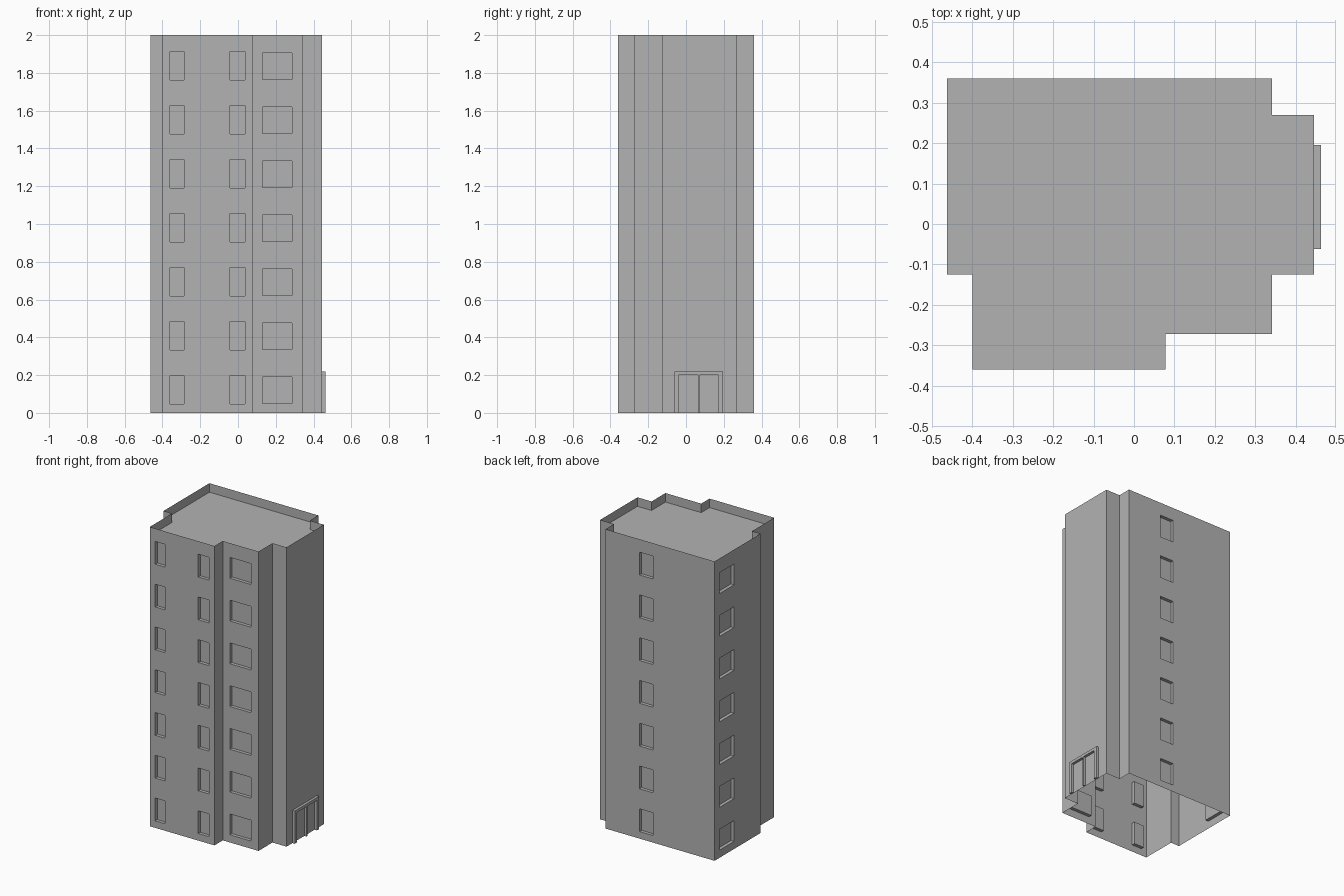
import bpy
import bmesh
from mathutils import Vector

HEIGHT, FLOORS = 2.0, 7
STOREY = HEIGHT / FLOORS

cube = bpy.data.objects.get("Cube")
if cube:
    bpy.data.objects.remove(cube, do_unlink=True)

grey = bpy.data.materials.new("concrete_grey")
grey.use_nodes = True
colour = (0.45, 0.45, 0.45, 1)
grey.diffuse_color = colour
grey.node_tree.nodes["Principled BSDF"].inputs["Base Color"].default_value = colour


def finish(bm, name):
    mesh = bpy.data.meshes.new(name)
    bm.to_mesh(mesh)
    bm.free()
    mesh.materials.append(grey)
    obj = bpy.data.objects.new(name, mesh)
    bpy.context.collection.objects.link(obj)
    return obj


def push_in(bm, faces, depth):
    """Sink each face straight back, leaving reveals around it."""
    for face in bmesh.ops.extrude_discrete_faces(bm, faces=faces)["faces"]:
        face.normal_update()
        bmesh.ops.translate(bm, verts=face.verts, vec=-face.normal * depth)


def add_wall(bm, a, b, columns=(), sill=0.0, head=0.0):
    """Upright wall from a to b, with a window per floor in each column."""
    a, b = Vector(a), Vector(b)
    length = (b - a).length
    us = sorted([0, length] + [u for col in columns for u in col])
    zs = [0, HEIGHT]
    if columns:
        zs += [i * STOREY + z for i in range(FLOORS) for z in (sill, head)]
    zs.sort()
    rows = [[bm.verts.new((*a.lerp(b, u / length), z)) for u in us] for z in zs]
    panes = []
    for i in range(len(zs) - 1):
        for j in range(len(us) - 1):
            face = bm.faces.new((rows[i][j], rows[i][j + 1],
                                 rows[i + 1][j + 1], rows[i + 1][j]))
            if i % 2 and j % 2:
                panes.append(face)
    push_in(bm, panes, 0.022)


# Stepped plan, counter-clockwise from the front left corner
plan = [(-0.4, -0.36), (0.078, -0.36), (0.078, -0.272), (0.342, -0.272),
        (0.342, -0.125), (0.446, -0.125), (0.446, 0.27), (0.342, 0.27),
        (0.342, 0.36), (-0.463, 0.36), (-0.463, -0.125), (-0.4, -0.125)]

# Window columns by wall index: spans along the wall, sill and head heights
windows = {
    0: ([(0.04, 0.114), (0.358, 0.436)], 0.047, 0.199),
    2: ([(0.052, 0.207)], 0.051, 0.19),
    8: ([(0.25, 0.352)], 0.047, 0.199),
    9: ([(0.053, 0.205)], 0.051, 0.19),
}

# Walls, open underneath
bm = bmesh.new()
for i, corner in enumerate(plan):
    add_wall(bm, corner, plan[(i + 1) % len(plan)], *windows.get(i, ()))
bmesh.ops.remove_doubles(bm, verts=bm.verts, dist=0.0001)
finish(bm, "tower_walls")

# Parapet rim and sunken roof
bm = bmesh.new()
top = bm.faces.new([bm.verts.new((x, y, HEIGHT)) for x, y in plan])
top.normal_update()
bmesh.ops.inset_region(bm, faces=[top], thickness=0.026, use_even_offset=True)
push_in(bm, [top], 0.06)
finish(bm, "parapet_and_roof")


# Double entrance frame standing proud of the side wall
def add_bar(bm, y0, y1, z0, z1):
    x0, x1 = 0.446, 0.463
    made = bmesh.ops.create_cube(bm, size=1)["verts"]
    bmesh.ops.scale(bm, verts=made, vec=(x1 - x0, y1 - y0, z1 - z0))
    bmesh.ops.translate(bm, verts=made,
                        vec=((x0 + x1) / 2, (y0 + y1) / 2, (z0 + z1) / 2))


bm = bmesh.new()
for y0, y1 in [(-0.062, -0.041), (0.063, 0.071), (0.172, 0.195)]:
    add_bar(bm, y0, y1, 0, 0.2)
add_bar(bm, -0.062, 0.195, 0.2, 0.219)
finish(bm, "entrance_frame")
